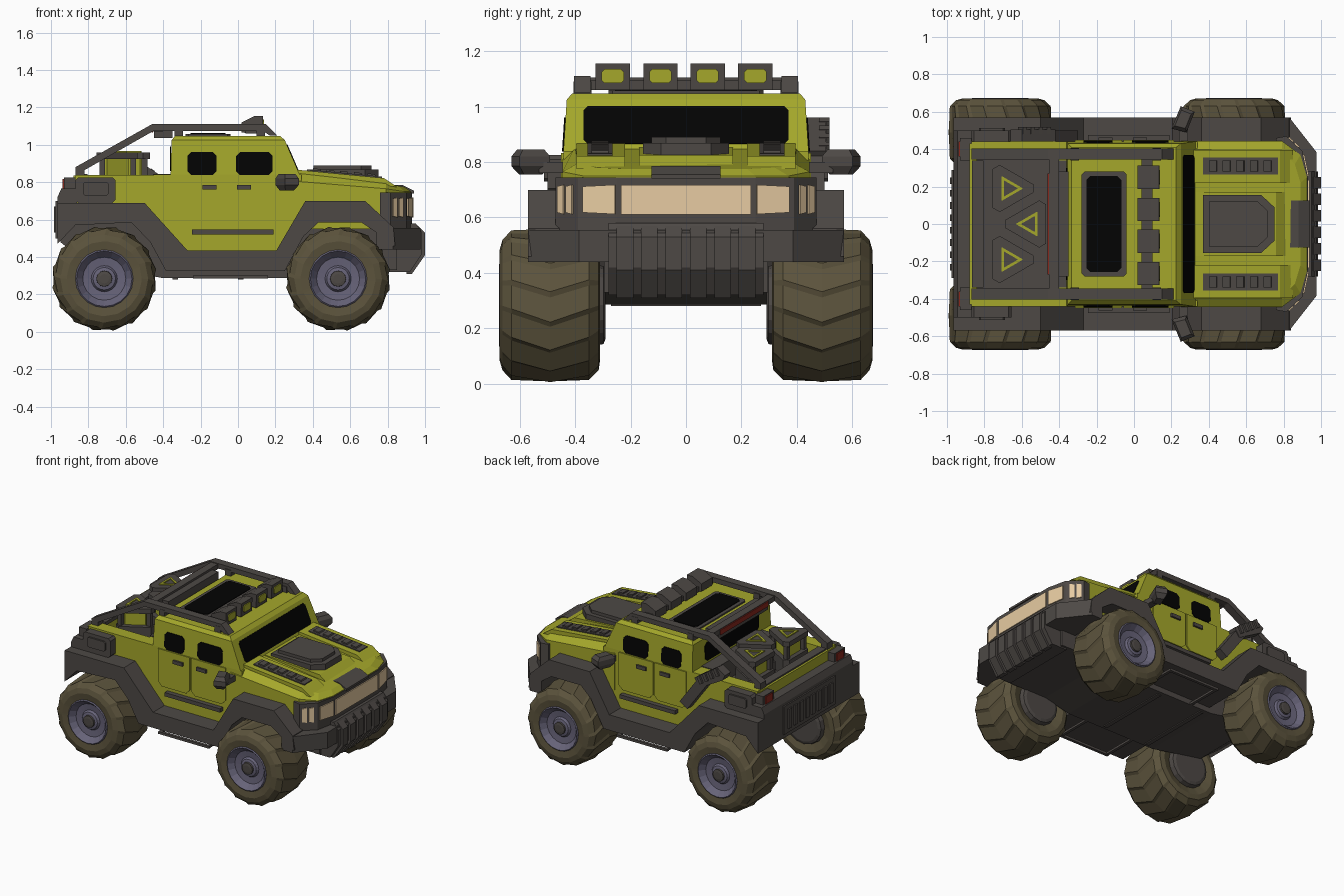
import bpy, bmesh, math
from mathutils import Vector


def material(name, r, g, b):
    m = bpy.data.materials.new(name)
    m.diffuse_color = (r, g, b, 1)
    return m


GREEN = material("olive_green_paint", 0.375, 0.39, 0.024)
GRAY = material("dark_gray_trim", 0.075, 0.066, 0.06)
TIRE = material("muddy_rubber", 0.105, 0.086, 0.045)
RIM = material("violet_gray_rim", 0.135, 0.125, 0.19)
BLACK = material("black_glass", 0.001, 0.001, 0.001)
BEIGE = material("beige_lamp", 0.80, 0.60, 0.36)
RED = material("red_lamp", 0.25, 0.02, 0.012)


def loft(name, rings, mat, mirror=False, closed=False):
    """Skin equal-length closed rings; cap the ends unless closed. mirror also builds the -y copy."""
    bm = bmesh.new()
    for s in ((1, -1) if mirror else (1,)):
        vs = [[bm.verts.new((p[0], s * p[1], p[2])) for p in r] for r in rings]
        n = len(vs[0])
        pairs = list(zip(vs, vs[1:])) + ([(vs[-1], vs[0])] if closed else [])
        for a, b in pairs:
            for i in range(n):
                bm.faces.new((a[i], a[(i + 1) % n], b[(i + 1) % n], b[i]))
        if not closed:
            bm.faces.new(vs[0])
            bm.faces.new(vs[-1])
    bmesh.ops.recalc_face_normals(bm, faces=bm.faces)
    me = bpy.data.meshes.new(name)
    bm.to_mesh(me)
    bm.free()
    me.materials.append(mat)
    ob = bpy.data.objects.new(name, me)
    bpy.context.collection.objects.link(ob)
    return ob


def prism_y(name, pts, y0, y1, mat, mirror=False):
    return loft(name, [[(x, y, z) for x, z in pts] for y in (y0, y1)], mat, mirror)


def prism_z(name, pts, z0, z1, mat, mirror=False):
    return loft(name, [[(x, y, z) for x, y in pts] for z in (z0, z1)], mat, mirror)


def box(name, x0, x1, y0, y1, z0, z1, mat, mirror=False):
    return prism_z(name, [(x0, y0), (x1, y0), (x1, y1), (x0, y1)], z0, z1, mat, mirror)


def plate(name, pts, n, mat, mirror=False, t=0.007):
    n = Vector(n).normalized() * t
    return loft(name, [pts, [Vector(p) + n for p in pts]], mat, mirror)


def both(half):
    """Complete a half outline (x, y, ...) with its reflection in y."""
    return list(half) + [(p[0], -p[1], *p[2:]) for p in reversed(half)]


def clipped(x0, x1, z0, z1, c):
    return [(x0 + c, z0), (x1 - c, z0), (x1, z0 + c), (x1, z1 - c),
            (x1 - c, z1), (x0 + c, z1), (x0, z1 - c), (x0, z0 + c)]


def revolve(name, prof, cx, cz, n, mat):
    rings = [[(cx + r * math.cos(a * math.tau / n), y, cz + r * math.sin(a * math.tau / n))
              for a in range(n)] for y, r in prof]
    return loft(name, rings, mat, True)


# --- wheels: sawtooth chevron tyre (open tube), dished rim, hub, drum
TYRE = [(0.33, 0.14, 0), (0.31, 0.20, 0), (0.315, 0.235, .3), (0.35, 0.27, 1), (0.49, 0.282, 1),
        (0.63, 0.27, 1), (0.662, 0.235, .3), (0.672, 0.20, 0), (0.665, 0.15, 0), (0.60, 0.14, 0)]
for label, cx in (("rear", -0.715), ("front", 0.535)):
    rings = []
    for y, r, lug in TYRE:
        twist = -0.22 * (1 - abs(y - 0.49) / 0.18)
        ring = []
        for k in range(16):
            for f, d in ((0.0, 0.0), (0.82, 0.01)):
                a = (k + f) * math.tau / 16 + twist
                q = r - d * lug
                ring.append((cx + q * math.cos(a), y, 0.284 + q * math.sin(a)))
        rings.append(ring)
    loft(label + "_tyres", rings, TIRE, True, True)
    revolve(label + "_rims", [(0.50, 0.145), (0.668, 0.155), (0.674, 0.148), (0.655, 0.132), (0.635, 0.115),
                              (0.63, 0.07), (0.645, 0.06), (0.65, 0.04)], cx, 0.284, 20, RIM)
    revolve(label + "_hubs", [(0.62, 0.045), (0.662, 0.042), (0.665, 0.025)], cx, 0.284, 12, GRAY)
    revolve(label + "_brake_drums", [(0.29, 0.12), (0.297, 0.14), (0.34, 0.15)], cx, 0.284, 16, GRAY)

# --- gray lower body with wheel arches, chassis, sills
prism_y("fender_body", [(-0.965, 0.47), (-0.87, 0.57), (-0.57, 0.585), (-0.47, 0.48), (-0.385, 0.325),
                        (0.25, 0.325), (0.35, 0.51), (0.43, 0.585), (0.66, 0.585), (0.74, 0.53), (0.78, 0.46),
                        (0.84, 0.46), (0.83, 0.56), (0.68, 0.70), (0.36, 0.70), (0.205, 0.435),
                        (-0.27, 0.435), (-0.50, 0.69), (-0.965, 0.69)], -0.57, 0.57, GRAY)
prism_y("chassis", [(-0.95, 0.48), (-0.8, 0.36), (-0.4, 0.287), (0.3, 0.287), (0.5, 0.33), (0.85, 0.33),
                    (0.85, 0.6), (-0.95, 0.6)], -0.295, 0.295, GRAY)
box("step_bar", -0.24, 0.16, 0.535, 0.555, 0.285, 0.302, GRAY, True)
for x in (-0.24, 0.14):
    box("step_bracket", x, x + 0.02, 0.29, 0.54, 0.287, 0.302, GRAY, True)
for x in (-0.35, 0.0):
    box("underbody_rib", x, x + 0.03, -0.27, 0.27, 0.28, 0.29, GRAY)

# --- front bumper, grille and lamp band
prism_z("front_bumper", both([(0.74, 0.57), (0.83, 0.57), (0.975, 0.385)]), 0.44, 0.555, GRAY)
prism_y("front_grille", [(0.8, 0.32), (0.92, 0.32), (0.985, 0.42), (0.985, 0.53), (0.95, 0.58), (0.8, 0.58)],
        -0.28, 0.28, GRAY)
for i in range(6):
    y = (i - 2.5) * 0.088
    prism_y("grille_rib", [(0.9, 0.31), (0.93, 0.31), (1.0, 0.41), (1.0, 0.53), (0.96, 0.57), (0.9, 0.5)],
            y - 0.03, y + 0.03, GRAY)
prism_z("lamp_band", both([(0.76, 0.46), (0.815, 0.47), (0.90, 0.39), (0.93, 0.25)]), 0.55, 0.745, GRAY)
plate("centre_lamp", [(0.93, -0.235, 0.61), (0.93, 0.235, 0.61), (0.93, 0.235, 0.718), (0.93, -0.235, 0.718)],
      (1, 0, 0), BEIGE)
for ya, yb, n in ((0.255, 0.372, (0.14, 0.03, 0)), (0.408, 0.43, (0.08, 0.085, 0)), (0.438, 0.46, (0.08, 0.085, 0))):
    xa, xb = (0.93 - (y - 0.25) * 0.03 / 0.14 if y < 0.39 else 0.90 - (y - 0.39) * 0.085 / 0.08 for y in (ya, yb))
    plate("side_lamp", [(xa, ya, 0.612), (xb, yb, 0.618), (xb, yb, 0.712), (xa, ya, 0.718)], n, BEIGE, True)

# --- hood with raised shoulders, louvres and scoop
loft("hood", [both([(0.25, 0.445, 0.55), (0.79, 0.445, 0.55), (0.88, 0.36, 0.55), (0.915, 0.25, 0.55)]),
              both([(0.25, 0.445, 0.81), (0.79, 0.445, 0.765), (0.89, 0.37, 0.75), (0.925, 0.25, 0.75)]),
              both([(0.25, 0.40, 0.855), (0.79, 0.39, 0.795), (0.86, 0.32, 0.78), (0.89, 0.22, 0.775)])], GREEN)
prism_y("hood_shoulder", [(0.3, 0.8), (0.3, 0.868), (0.78, 0.822), (0.85, 0.775)], 0.22, 0.395, GREEN, True)
prism_y("hood_centre", [(0.33, 0.8), (0.33, 0.852), (0.76, 0.825), (0.82, 0.78)], -0.17, 0.17, GREEN)
prism_y("louvre_tray", [(0.37, 0.83), (0.37, 0.868), (0.77, 0.83), (0.77, 0.80)], 0.265, 0.355, GRAY, True)
for i in range(5):
    x = 0.40 + i * 0.073
    z = 0.868 - (x - 0.37) * 0.095
    prism_y("louvre_slat", [(x, z - 0.02), (x, z + 0.01), (x + 0.04, z + 0.005), (x + 0.05, z - 0.02)],
            0.28, 0.34, GRAY, True)
scoop = both([(0.37, 0.155), (0.68, 0.155), (0.75, 0.09)])
prism_z("hood_scoop", scoop, 0.818, 0.868, GRAY)
prism_z("scoop_lid", [((x - 0.55) * 0.82 + 0.55, y * 0.8) for x, y in scoop], 0.86, 0.89, GRAY)
prism_y("hood_latch", [(0.83, 0.75), (0.94, 0.74), (0.94, 0.755), (0.88, 0.785), (0.83, 0.785)], -0.125, 0.125, GRAY)


# --- cab
def side_y(z):
    return 0.442 - max(0, z - 0.84) * 0.065


prism_y("door_body", [(-0.45, 0.84), (-0.45, 0.62), (-0.27, 0.43), (0.21, 0.43), (0.34, 0.65), (0.34, 0.84)],
        -0.442, 0.442, GREEN)
loft("cab", [[(-0.36, -0.442, 0.84), (0.33, -0.442, 0.84), (0.33, 0.442, 0.84), (-0.36, 0.442, 0.84)],
             [(-0.355, -0.43, 1.025), (0.25, -0.43, 1.025), (0.25, 0.43, 1.025), (-0.355, 0.43, 1.025)],
             [(-0.335, -0.41, 1.048), (0.225, -0.41, 1.048), (0.225, 0.41, 1.048), (-0.335, 0.41, 1.048)]], GREEN)


def wx(z):
    return 0.33 - (z - 0.84) * 0.08 / 0.185


plate("windshield", [(wx(z), y, z) for y, z in clipped(-0.37, 0.37, 0.865, 1.0, 0.015)], (1, 0, 0.43), BLACK, False, 0.004)
plate("rear_window", [(-0.357, y, z) for y, z in clipped(-0.3, 0.3, 0.86, 0.99, 0.02)], (-1, 0, 0), BLACK)
for x0, x1 in ((-0.27, -0.115), (-0.01, 0.185)):
    plate("side_window", [(x, side_y(z), z) for x, z in clipped(x0, x1, 0.838, 0.96, 0.02)],
          (0, 1, 0.065), BLACK, True, 0.005)
for x0, x1 in ((-0.315, -0.065), (-0.055, 0.215)):
    prism_y("door_panel", [(x0, 0.832), (x0, 0.60), (x0 + 0.03, 0.57), (x1 - 0.03, 0.57), (x1, 0.60), (x1, 0.832)],
            0.44, 0.45, GREEN, True)
for x in (-0.19, -0.005):
    box("door_handle", x, x + 0.075, 0.44, 0.463, 0.76, 0.785, GRAY, True)
box("side_rub_bar", -0.245, 0.19, 0.44, 0.475, 0.52, 0.547, GRAY, True)

# --- mirrors with bevelled heads
head = [(0.20, 0.51), (0.28, 0.49), (0.325, 0.60), (0.25, 0.63)]
loft("mirror_head", [[((x - 0.26) * s + 0.26, (y - 0.56) * s + 0.56, z) for x, y in head]
                     for s, z in ((0.6, 0.755), (1, 0.785), (1, 0.82), (0.7, 0.845))], GRAY, True)
box("mirror_arm", 0.24, 0.29, 0.43, 0.53, 0.76, 0.80, GRAY, True)

# --- roof hatch, rails, light bar
prism_z("hatch_frame", clipped(-0.28, -0.04, -0.28, 0.28, 0.015), 1.04, 1.058, GRAY)
prism_z("hatch_glass", clipped(-0.255, -0.068, -0.256, 0.256, 0.02), 1.05, 1.063, BLACK)
prism_y("roof_rail", [(-0.87, 0.835), (-0.87, 0.88), (-0.46, 1.11), (0.15, 1.11), (0.21, 1.05), (0.17, 1.05),
                      (0.13, 1.075), (-0.45, 1.075), (-0.82, 0.865), (-0.82, 0.835)], 0.345, 0.403, GRAY, True)
for x in (-0.34, 0.1):
    box("rail_post", x, x + 0.045, 0.34, 0.405, 1.03, 1.09, GRAY, True)
box("rear_cross_bar", -0.455, -0.40, -0.36, 0.36, 1.07, 1.105, GRAY)
box("brake_lamp_housing", -0.45, -0.35, -0.28, 0.28, 1.035, 1.09, GRAY)
box("brake_lamp", -0.462, -0.455, -0.27, 0.27, 1.065, 1.10, RED)
box("light_bar", 0.04, 0.10, -0.36, 0.36, 1.06, 1.095, GRAY)
for y in (-0.264, -0.092, 0.078, 0.25):
    prism_y("roof_lamp", [(0.02, 1.065), (0.13, 1.06), (0.135, 1.155), (0.09, 1.155), (0.02, 1.12)],
            y - 0.062, y + 0.062, GRAY)
    plate("roof_lamp_lens", [(0.133, p, q) for p, q in clipped(y - 0.04, y + 0.04, 1.085, 1.135, 0.01)],
          (1, 0, 0), GREEN)

# --- cargo bed, tailgate and rear end
box("bed_wall", -0.87, -0.35, 0.35, 0.44, 0.6, 0.838, GREEN, True)
box("tailgate", -0.88, -0.84, -0.43, 0.43, 0.6, 0.835, GREEN)
box("bed_floor", -0.85, -0.35, -0.36, 0.36, 0.68, 0.715, GRAY)
box("bed_shelf", -0.455, -0.36, -0.34, 0.34, 0.7, 0.845, GRAY)
box("tailgate_cap", -0.865, -0.805, -0.34, 0.34, 0.82, 0.845, GRAY)
prism_y("rear_corner", [(-0.965, 0.60), (-0.965, 0.72), (-0.945, 0.765), (-0.86, 0.765), (-0.86, 0.60)],
        -0.5, 0.5, GRAY)
box("rear_grille_frame", -0.975, -0.94, -0.29, 0.29, 0.50, 0.70, GRAY)
for i in range(8):
    y = (i - 3.5) * 0.066
    box("rear_grille_slat", -0.985, -0.97, y - 0.018, y + 0.018, 0.53, 0.67, GRAY)
box("tail_lamp_housing", -0.93, -0.87, 0.34, 0.46, 0.70, 0.825, GRAY, True)
box("tail_lamp", -0.937, -0.93, 0.36, 0.44, 0.765, 0.818, RED, True)
prism_y("side_locker", clipped(-0.87, -0.655, 0.69, 0.825, 0.015), 0.43, 0.50, GRAY, True)
prism_y("locker_lid", clipped(-0.83, -0.69, 0.73, 0.80, 0.01), 0.49, 0.512, GRAY, True)

# --- triangular cargo canisters: green core, gray posts, marked cap
for cx, cy, turn in ((-0.67, 0.19, 0), (-0.555, 0, math.pi), (-0.67, -0.19, 0)):
    def tri(r, c=0.16):
        return [(cx + r * math.cos(turn + k * math.tau / 3 + s * c), cy + r * math.sin(turn + k * math.tau / 3 + s * c))
                for k in range(3) for s in (-1, 1)]
    prism_z("canister_core", tri(0.085), 0.7, 0.94, GREEN)
    prism_z("canister_cap", tri(0.135), 0.925, 0.96, GRAY)
    prism_z("canister_base", tri(0.135), 0.7, 0.83, GRAY)
    for k in range(3):
        a = turn + k * math.tau / 3
        x, y = cx + 0.11 * math.cos(a), cy + 0.11 * math.sin(a)
        box("canister_post", x - 0.015, x + 0.015, y - 0.015, y + 0.015, 0.8, 0.94, GRAY)
    loft("canister_mark", [[(*p, z) for p in tri(r, 0.02)] for r, z in
                           ((0.075, 0.958), (0.075, 0.967), (0.048, 0.967), (0.048, 0.958))], GREEN, closed=True)

# --- slanted exhaust on the +y side
prism_y("exhaust_pipe", [(-0.36, 0.60), (-0.30, 0.64), (-0.46, 0.86), (-0.52, 0.82)], 0.44, 0.50, GRAY)
prism_y("exhaust_muffler", [(-0.46, 0.78), (-0.42, 0.84), (-0.60, 0.96), (-0.66, 0.92), (-0.64, 0.88)], 0.44, 0.505, GRAY)
for i in range(4):
    x, z = -0.47 - i * 0.043, 0.81 + i * 0.029
    prism_y("exhaust_louvre", [(x, z), (x + 0.025, z + 0.05), (x + 0.005, z + 0.063), (x - 0.02, z + 0.013)],
            0.48, 0.518, GRAY)
